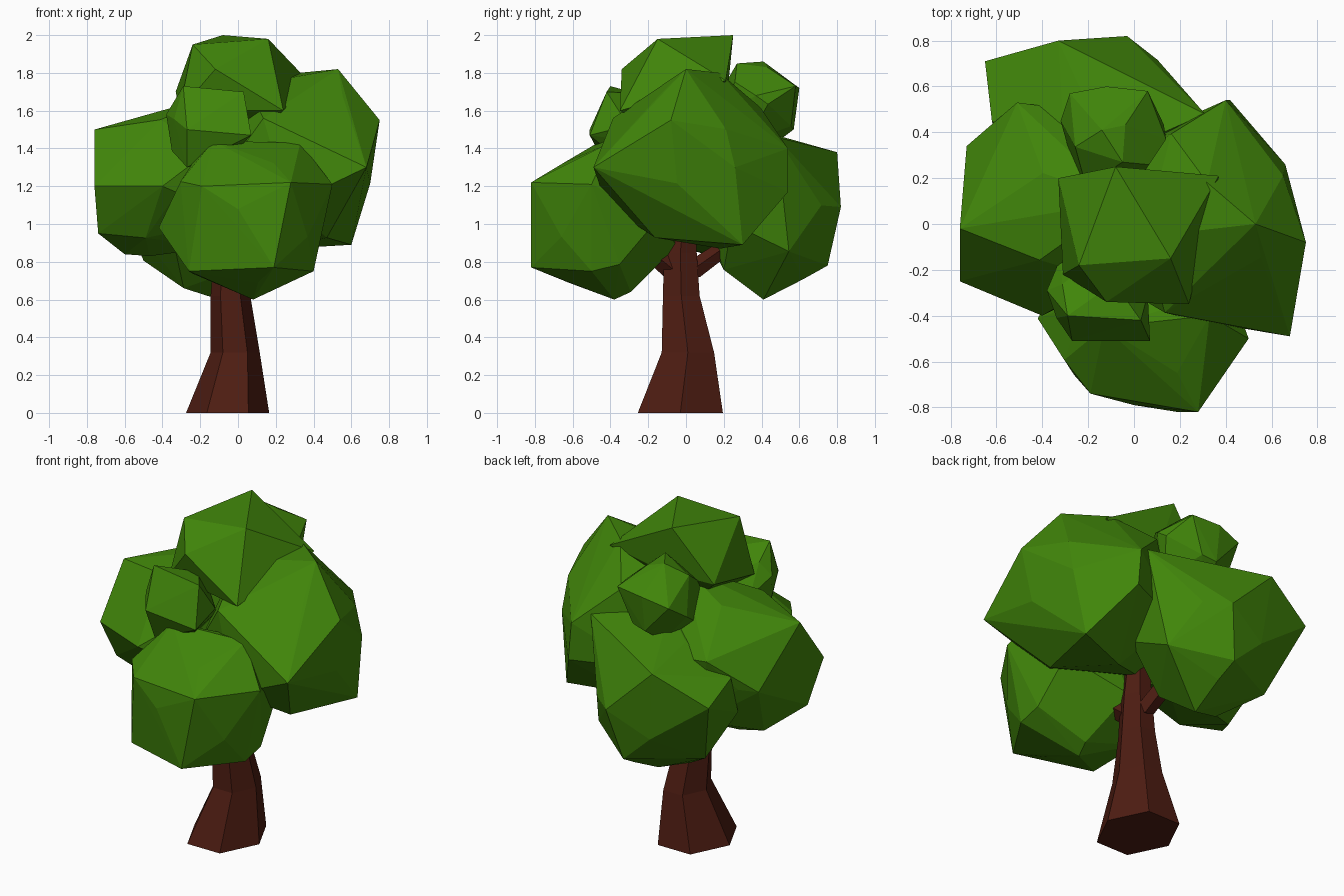
import bpy, bmesh
from math import pi, cos, sin, sqrt
from mathutils import Vector


def material(name, rgb):
    m = bpy.data.materials.new(name)
    m.diffuse_color = (*rgb, 1)
    return m


LEAF = material("leaf_green", (0.052, 0.235, 0.003))
BARK = material("bark_brown", (0.075, 0.012, 0.006))


def finish(name, bm, mat):
    bmesh.ops.recalc_face_normals(bm, faces=bm.faces)
    me = bpy.data.meshes.new(name)
    bm.to_mesh(me)
    bm.free()
    me.materials.append(mat)
    ob = bpy.data.objects.new(name, me)
    bpy.context.collection.objects.link(ob)
    return ob


def hull(name, pts):
    bm = bmesh.new()
    for p in pts:
        bm.verts.new(p)
    res = bmesh.ops.convex_hull(bm, input=bm.verts)
    junk = [g for g in res["geom_interior"] if isinstance(g, bmesh.types.BMVert)]
    bmesh.ops.delete(bm, geom=junk, context="VERTS")
    bmesh.ops.remove_doubles(bm, verts=bm.verts, dist=0.03)
    return finish(name, bm, LEAF)


def clump(name, lo, hi, n, corners=(), phase=0.0):
    """Coarse faceted ball filling the box lo..hi, pulled out to a few corners."""
    pts = []
    for i in range(n):
        z = 1 - 2 * (i + 0.5) / n
        a = i * pi * (3 - sqrt(5)) + phase
        r = sqrt(1 - z * z)
        pts.append((r * cos(a), r * sin(a), z))
    fitted = [list(p) for p in pts]
    for k in range(3):
        a, b = min(p[k] for p in pts), max(p[k] for p in pts)
        for p in fitted:
            p[k] = lo[k] + (p[k] - a) / (b - a) * (hi[k] - lo[k])
    return hull(name, fitted + list(corners))


def tube(name, rings, sides=6):
    """Loft of horizontal polygon rings (x, y, z, rx, ry)."""
    bm = bmesh.new()
    loops = [[bm.verts.new((x + rx * cos(2 * pi * i / sides),
                            y + ry * sin(2 * pi * i / sides), z))
              for i in range(sides)] for x, y, z, rx, ry in rings]
    for a, b in zip(loops, loops[1:]):
        for i in range(sides):
            j = (i + 1) % sides
            bm.faces.new((a[i], a[j], b[j], b[i]))
    bm.faces.new(loops[0])
    bm.faces.new(loops[-1])
    return finish(name, bm, BARK)


# Flared trunk
tube("trunk", [(-0.055, -0.03, 0.0, 0.22, 0.26), (-0.015, 0.01, 0.32, 0.13, 0.16),
               (-0.04, -0.025, 0.62, 0.105, 0.112), (-0.04, -0.03, 0.85, 0.085, 0.10),
               (-0.03, 0.0, 1.15, 0.06, 0.06)])

# Short branches into the front and back foliage
for name, end in (("front_branch", Vector((0.03, -0.36, 1.00))),
                  ("back_branch", Vector((-0.10, 0.38, 1.00)))):
    start = Vector((-0.04, -0.02, 0.72))
    tube(name, [(*start.lerp(end, t), 0.06, r) for t, r in ((0, 0.10), (0.5, 0.08), (1, 0.05))], 5)

# Four large foliage clumps
clump("front_foliage", (-0.42, -0.79, 0.64), (0.46, -0.05, 1.42), 17,
      [(0.28, -0.82, 1.22), (0.19, -0.82, 0.77), (-0.26, -0.66, 0.75), (-0.19, -0.74, 1.20),
       (0.50, -0.50, 1.21), (0.40, -0.50, 0.75), (0.08, -0.38, 0.60), (-0.13, -0.45, 1.44),
       (0.33, -0.40, 1.43)], 0.4)
clump("right_foliage", (-0.12, -0.42, 0.87), (0.70, 0.50, 1.79), 17,
      [(0.68, -0.49, 1.30), (0.75, -0.08, 1.55), (0.66, 0.26, 1.30), (0.53, 0.0, 1.82),
       (0.42, 0.54, 1.17), (0.60, 0.30, 0.89), (0.32, 0.18, 1.80), (0.40, 0.54, 1.40)], 1.0)
clump("left_foliage", (-0.73, -0.36, 0.83), (0.08, 0.50, 1.60), 17,
      [(-0.76, -0.02, 1.50), (-0.76, -0.25, 1.20), (-0.74, -0.12, 0.95), (-0.73, 0.34, 1.20),
       (-0.51, 0.53, 1.40), (-0.60, 0.10, 0.84), (-0.40, -0.40, 1.20), (-0.32, 0.10, 1.62),
       (-0.05, 0.10, 1.70)], 2.0)
clump("back_foliage", (-0.60, 0.08, 0.66), (0.24, 0.76, 1.44), 17,
      [(-0.65, 0.71, 1.22), (-0.33, 0.80, 1.38), (-0.03, 0.82, 1.09), (-0.10, 0.75, 0.78),
       (-0.10, 0.41, 0.60), (0.31, 0.48, 1.46), (-0.10, 0.30, 1.52), (-0.62, 0.45, 1.30)], 3.0)

# Lopsided crown
hull("crown_foliage", [(-0.08, 0.25, 2.0), (-0.24, -0.18, 1.95), (0.16, -0.15, 1.98),
                       (-0.12, -0.34, 1.82), (0.24, -0.35, 1.60), (0.37, 0.21, 1.76),
                       (0.32, 0.12, 1.81), (-0.33, 0.20, 1.70), (-0.31, -0.22, 1.60),
                       (0.0, 0.0, 1.40), (0.0, 0.22, 1.70)])

# Two small tufts
clump("front_tuft", (-0.35, -0.48, 1.32), (0.06, -0.12, 1.69), 12,
      [(-0.29, -0.40, 1.73), (0.03, -0.42, 1.70), (0.07, -0.51, 1.47), (-0.27, -0.51, 1.50),
       (-0.38, -0.29, 1.58), (-0.27, -0.42, 1.30)], 0.5)
clump("back_tuft", (-0.32, 0.16, 1.40), (0.13, 0.56, 1.83), 12,
      [(-0.14, 0.41, 1.86), (-0.05, 0.27, 1.85), (-0.28, 0.57, 1.68), (0.06, 0.58, 1.73),
       (0.14, 0.37, 1.68), (-0.12, 0.57, 1.50), (-0.12, 0.60, 1.72)], 0.9)
